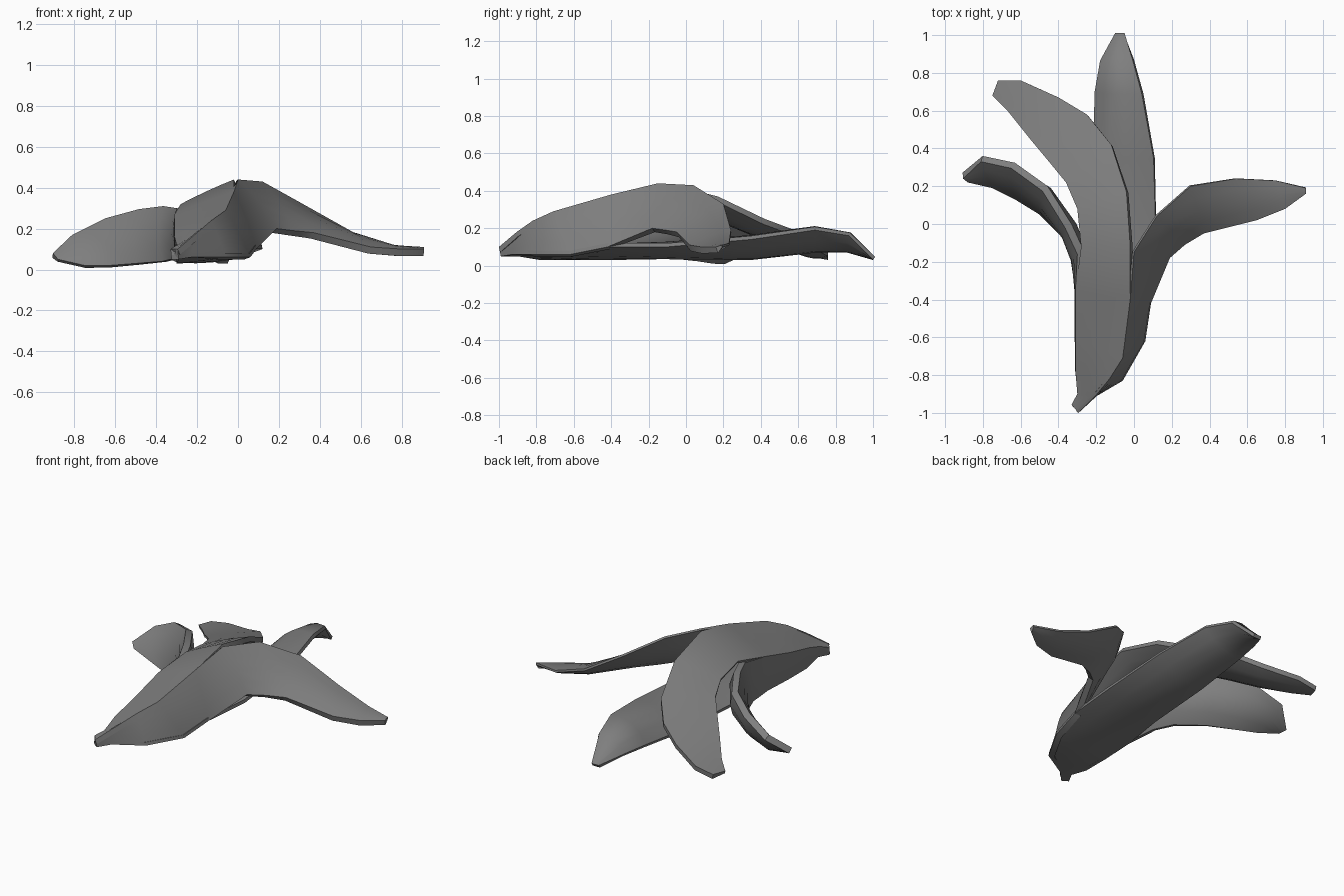
import bpy
import bmesh
import math
from mathutils import Vector

cube = bpy.data.objects.get("Cube")
if cube:
    bpy.data.objects.remove(cube, do_unlink=True)

# One flat colour for the whole peel
GREY = (0.21, 0.21, 0.21, 1.0)
grey = bpy.data.materials.new("peel grey")
grey.use_nodes = True
grey.diffuse_color = GREY
grey.node_tree.nodes["Principled BSDF"].inputs["Base Color"].default_value = GREY
grey.node_tree.nodes["Principled BSDF"].inputs["Roughness"].default_value = 0.8

COLUMNS = 4


def peel_strip(name, edge_a, edge_b, bulge, flesh, rim_a, rim_b, skew=1.6):
    """Loft a closed strip between two edges: skin bulging out, rounded flesh inside."""
    edge_a = [Vector(p) for p in edge_a]
    edge_b = [Vector(p) for p in edge_b]
    middle = [(a + b) / 2 for a, b in zip(edge_a, edge_b)]
    last = len(middle) - 1
    steps = [c / COLUMNS for c in range(COLUMNS + 1)]
    bm = bmesh.new()
    rings = []
    for i, (a, b) in enumerate(zip(edge_a, edge_b)):
        along = middle[min(i + 1, last)] - middle[max(i - 1, 0)]
        outward = (b - a).cross(along).normalized()
        swell = math.sin(math.pi * (i / last) ** skew)
        skin, inside = [], []
        for t in steps:
            point = a.lerp(b, t)
            arch = 4 * t * (1 - t) * swell
            rim = rim_a + (rim_b - rim_a) * t
            skin.append(point + outward * bulge * arch)
            inside.append(point - outward * (rim + flesh * arch))
        rings.append([bm.verts.new(p) for p in skin + inside[::-1]])
    count = len(rings[0])
    for near, far in zip(rings, rings[1:]):
        for c in range(count):
            d = (c + 1) % count
            bm.faces.new((near[c], near[d], far[d], far[c]))
    bm.faces.new(rings[0])
    bm.faces.new(rings[-1])
    bmesh.ops.recalc_face_normals(bm, faces=bm.faces)
    mesh = bpy.data.meshes.new(name)
    bm.to_mesh(mesh)
    bm.free()
    mesh.materials.append(grey)
    obj = bpy.data.objects.new(name, mesh)
    bpy.context.collection.objects.link(obj)
    bpy.ops.object.select_all(action="DESELECT")
    obj.select_set(True)
    bpy.context.view_layer.objects.active = obj
    bpy.ops.object.shade_smooth_by_angle(angle=math.radians(35))


# Seams shared by neighbouring strips on the closed part, from the stem end backwards
ridge = [(-.295, -1, .1), (-.2, -.905, .18), (-.13, -.82, .24), (-.06, -.71, .29),
         (-.02, -.4, .38)]
keel_right = [(-.29, -.99, .05), (-.23, -.93, .06), (-.06, -.83, .06), (.06, -.62, .06),
              (.09, -.42, .1)]
keel_left = [(-.325, -.965, .05), (-.29, -.9, .05), (-.3, -.78, .03), (-.3, -.6, .03),
             (-.29, -.4, .03)]
shoulder = [(-.33, -.955, .1), (-.3, -.9, .12), (-.31, -.78, .16), (-.31, -.6, .2),
            (-.31, -.35, .27)]

# Strip folded up and over towards the back
peel_strip(
    "top_strip",
    shoulder + [(-.28, -.12, .32), (-.3, .08, .29), (-.36, .22, .25), (-.45, .33, .2),
                (-.55, .45, .14), (-.67, .6, .08), (-.75, .68, .06)],
    ridge + [(-.02, -.12, .44), (-.04, .17, .37), (-.12, .42, .25), (-.25, .58, .19),
             (-.4, .67, .13), (-.6, .76, .08), (-.72, .76, .06)],
    bulge=0.005, flesh=0.045, rim_a=0.015, rim_b=0.03)

# Strip hanging out to the +x side
peel_strip(
    "left_strip",
    ridge + [(0, -.15, .44), (.12, .04, .43), (.3, .2, .33), (.54, .24, .19),
             (.75, .23, .12), (.91, .19, .11)],
    keel_right + [(.19, -.18, .2), (.27, -.11, .19), (.37, -.05, .18), (.65, .02, .11),
                  (.8, .08, .1), (.91, .16, .1)],
    bulge=0.015, flesh=0.03, rim_a=0.012, rim_b=0.035)

# Strip lying on the ground, tilted towards the +x side
peel_strip(
    "bottom_strip",
    keel_right + [(.12, -.1, .1), (.11, .35, .14), (.05, .69, .19), (0, .87, .16),
                  (-.05, 1, .03)],
    keel_left + [(-.25, -.1, .035), (-.21, .35, .03), (-.2, .7, .07), (-.17, .86, .07),
                 (-.1, 1, .03)],
    bulge=0.035, flesh=0.05, rim_a=0.02, rim_b=0.02, skew=2.5)

# Strip standing on its edge on the -x side
peel_strip(
    "right_strip",
    keel_left + [(-.33, -.2, .05), (-.37, -.08, .04), (-.5, .05, .03), (-.63, .13, .02),
                 (-.75, .19, .02), (-.88, .22, .05)],
    shoulder + [(-.3, -.16, .3), (-.365, -.02, .31), (-.485, .175, .295), (-.65, .295, .25),
                (-.81, .33, .17), (-.905, .24, .08)],
    bulge=0.02, flesh=0.05, rim_a=0.02, rim_b=0.04)
